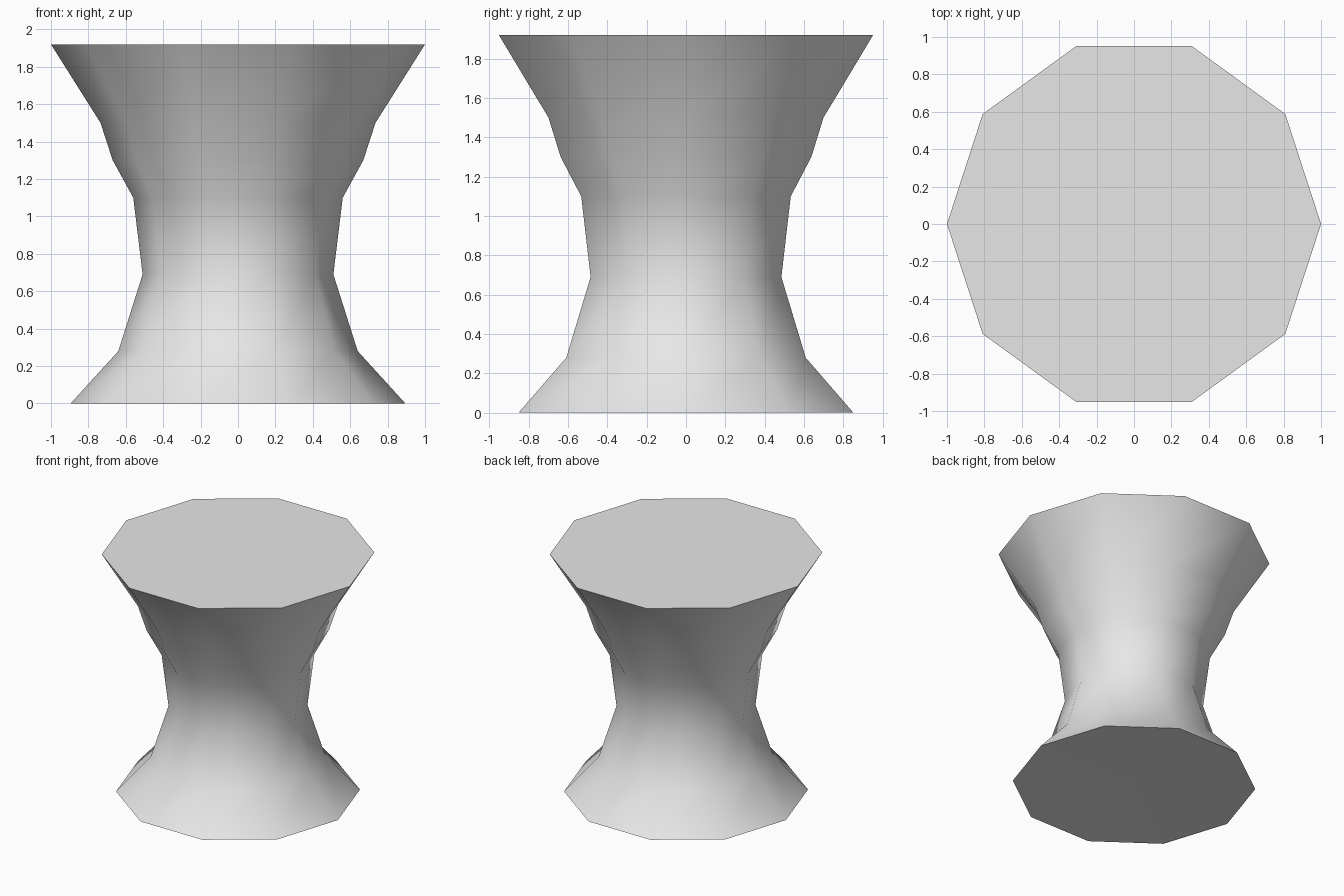
import bpy
import bmesh
from math import cos, sin, tau

# Remove the default cube
cube = bpy.data.objects.get("Cube")
if cube:
    bpy.data.objects.remove(cube, do_unlink=True)

SIDES = 10
# Radius and height of each ring, from floor to seat
PROFILE = [(0.895, 0), (0.64, 0.28), (0.51, 0.69), (0.56, 1.10),
           (0.67, 1.30), (0.735, 1.50), (1.0, 1.92)]

# Material
grey = bpy.data.materials.new("light grey")
grey.use_nodes = True
colour = (0.8, 0.8, 0.8, 1)
grey.diffuse_color = colour
grey.node_tree.nodes["Principled BSDF"].inputs["Base Color"].default_value = colour

# Waisted ten-sided body
bm = bmesh.new()
rings = [[bm.verts.new((r * cos(tau * i / SIDES), r * sin(tau * i / SIDES), z))
          for i in range(SIDES)] for r, z in PROFILE]
for low, high in zip(rings, rings[1:]):
    for i in range(SIDES):
        j = (i + 1) % SIDES
        bm.faces.new((low[i], low[j], high[j], high[i])).smooth = True

# Flat top and fanned underside, with crisp rims
bm.faces.new(rings[-1])
centre = bm.verts.new((0, 0, 0.01))
for i in range(SIDES):
    bm.faces.new((centre, rings[0][(i + 1) % SIDES], rings[0][i]))
for ring in (rings[0], rings[-1]):
    for i in range(SIDES):
        bm.edges.get((ring[i], ring[(i + 1) % SIDES])).smooth = False

bmesh.ops.recalc_face_normals(bm, faces=bm.faces)
mesh = bpy.data.meshes.new("stool_body")
bm.to_mesh(mesh)
bm.free()
mesh.materials.append(grey)
body = bpy.data.objects.new("stool_body", mesh)
bpy.context.collection.objects.link(body)
